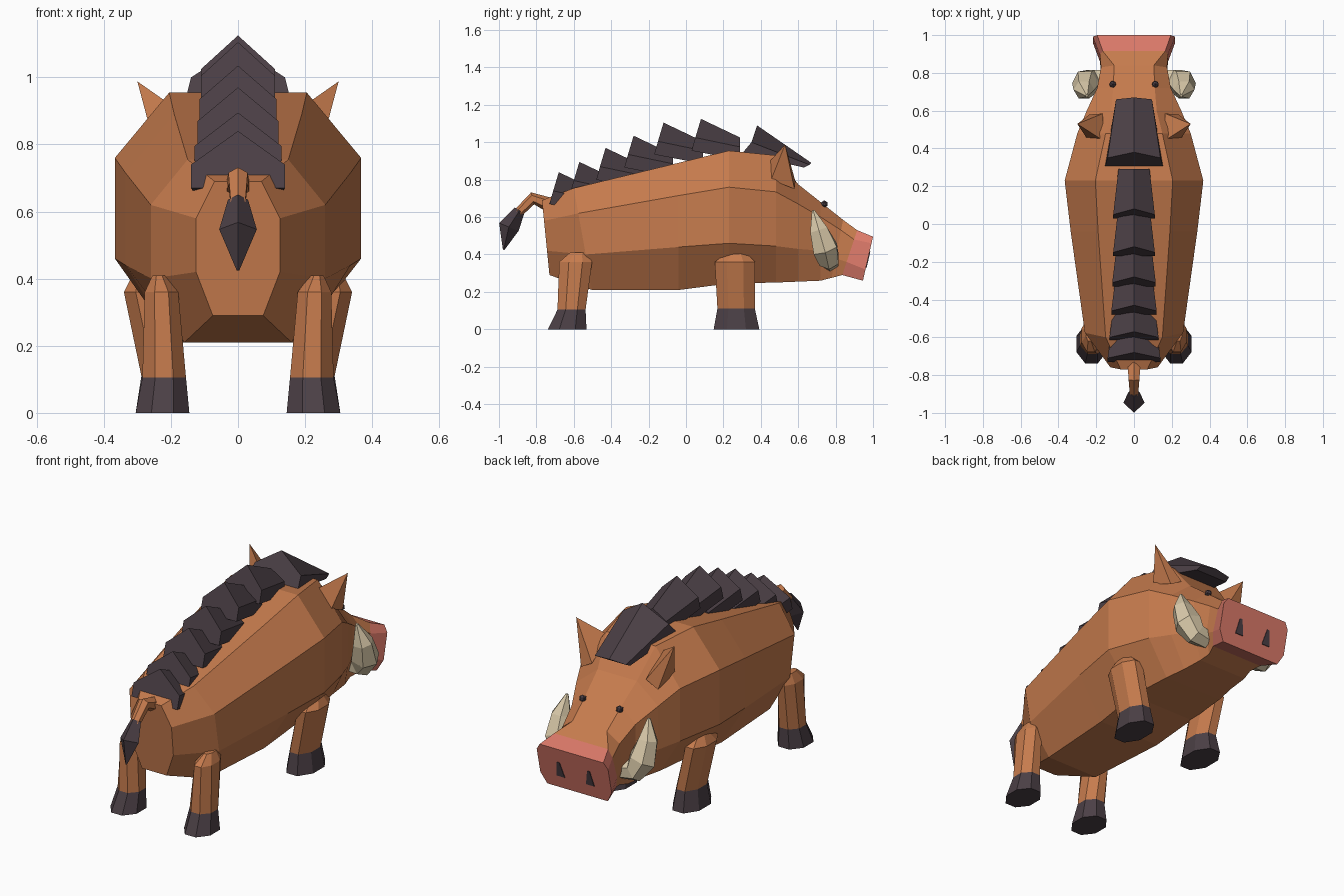
import bpy
import bmesh
import math
from mathutils import Vector

cube = bpy.data.objects.get("Cube")
if cube:
    bpy.data.objects.remove(cube, do_unlink=True)


def material(name, red, green, blue):
    mat = bpy.data.materials.new(name)
    mat.use_nodes = True
    colour = (red, green, blue, 1)
    mat.diffuse_color = colour
    mat.node_tree.nodes["Principled BSDF"].inputs["Base Color"].default_value = colour
    return mat


BROWN = material("brown hide", 0.57, 0.2, 0.075)
DARK = material("dark bristle", 0.07, 0.05, 0.06)
PINK = material("pink snout", 0.7, 0.19, 0.14)
IVORY = material("ivory tusk", 0.7, 0.59, 0.4)


def finish(name, bm, mats, rule=None):
    """Turn a bmesh into a flat-shaded object; rule picks a material per face."""
    bmesh.ops.recalc_face_normals(bm, faces=bm.faces[:])
    for face in bm.faces:
        face.smooth = False
        if rule:
            face.material_index = rule(face.calc_center_median())
    mesh = bpy.data.meshes.new(name)
    bm.to_mesh(mesh)
    bm.free()
    for mat in mats:
        mesh.materials.append(mat)
    obj = bpy.data.objects.new(name, mesh)
    bpy.context.collection.objects.link(obj)
    return obj


def loft(name, rings, mats, rule=None):
    """Bridge a series of equal point rings and cap both ends."""
    bm = bmesh.new()
    loops = [[bm.verts.new(point) for point in ring] for ring in rings]
    count = len(loops[0])
    for a, b in zip(loops, loops[1:]):
        for i in range(count):
            j = (i + 1) % count
            bm.faces.new((a[i], a[j], b[j], b[i]))
    bm.faces.new(loops[0])
    bm.faces.new(loops[-1])
    return finish(name, bm, mats, rule)


def section(y, lean, top_w, top_z, side_w, high_z, low_z, base_w, base_z):
    """Eight-sided body section, tilted by lean."""
    half = [(top_w, top_z), (side_w, high_z), (side_w, low_z), (base_w, base_z)]
    outline = half + [(-x, z) for x, z in reversed(half)]
    return [(x, y + lean * (z - top_z), z) for x, z in outline]


def tube(name, path, reference, sides, mat):
    """Tapered tube along (x, y, z, radius) points."""
    points = [Vector(p[:3]) for p in path]
    rings = []
    for i, (centre, p) in enumerate(zip(points, path)):
        tangent = points[min(i + 1, len(points) - 1)] - points[max(i - 1, 0)]
        u = tangent.cross(Vector(reference)).normalized()
        v = tangent.cross(u).normalized()
        angles = [math.tau * k / sides for k in range(sides)]
        rings.append([centre + p[3] * (u * math.cos(a) + v * math.sin(a)) for a in angles])
    return loft(name, rings, [mat])


# Body and head
snout_back = section(0.915, 0.33, 0.165, 0.53, 0.18, 0.48, 0.36, 0.16, 0.29)
loft("body", [
    section(-0.77, -0.1, 0.07, 0.69, 0.125, 0.58, 0.42, 0.075, 0.29),
    section(-0.6, -0.18, 0.15, 0.755, 0.26, 0.62, 0.4, 0.16, 0.21),
    section(-0.04, 0, 0.19, 0.89, 0.335, 0.715, 0.44, 0.19, 0.21),
    section(0.23, 0, 0.205, 0.955, 0.367, 0.76, 0.46, 0.2, 0.245),
    section(0.48, 0, 0.15, 0.93, 0.3, 0.735, 0.445, 0.18, 0.25),
    section(0.6, 0, 0.12, 0.775, 0.25, 0.67, 0.43, 0.16, 0.255),
    section(0.72, 0, 0.11, 0.68, 0.195, 0.6, 0.42, 0.15, 0.26),
    section(0.84, 0.2, 0.105, 0.585, 0.175, 0.53, 0.38, 0.14, 0.275),
    snout_back,
], [BROWN])

# Snout
SNOUT_LEAN = 0.23
loft("snout", [
    snout_back,
    section(1.0, SNOUT_LEAN, 0.195, 0.495, 0.218, 0.46, 0.32, 0.185, 0.26),
], [PINK])


def bristle(name, front, back):
    """Roof-shaped wedge; each end is (apex, eave, base) in x, y, z."""
    rings = []
    for apex, eave, base in (front, back):
        mirror = [(-x, y, z) for x, y, z in (base, eave)]
        rings.append([apex, eave, base] + mirror)
    loft(name, rings, [DARK])


# Mane: a row of overlapping wedges down the back
mane = [(0.08, 1.125, 0.11), (-0.12, 1.105, 0.11), (-0.28, 1.035, 0.115),
        (-0.43, 0.97, 0.12), (-0.57, 0.895, 0.13), (-0.68, 0.84, 0.14)]
for number, (y, z, width) in enumerate(mane, 1):
    tip = y + 0.21
    low = z - 0.1
    narrow = width * 0.75
    bristle(f"mane_segment_{number}",
            ((0, tip, low), (narrow, tip, low - 0.05), (narrow, tip, low - 0.12)),
            ((0, y, z), (width, y - 0.03, low), (width, y - 0.05, z - 0.17)))

# Forelock over the brow
bristle("forelock",
        ((0, 0.67, 0.89), (0.095, 0.66, 0.88), (0.1, 0.63, 0.865)),
        ((0, 0.38, 1.09), (0.14, 0.35, 1.0), (0.155, 0.3, 0.94)))


def leg(name, side, levels):
    """Eight-sided leg from (z, x, y, half width, half depth); hoof is dark."""
    rings = []
    for z, x, y, wide, deep in levels:
        ring = []
        for k in range(8):
            a = math.tau * (k + 0.5) / 8
            grow = 1 / math.cos(math.pi / 8)
            ring.append((side * (x + wide * grow * math.cos(a)),
                         y + deep * grow * math.sin(a), z))
        rings.append(ring)
    loft(name, rings, [BROWN, DARK], lambda centre: int(centre.z < 0.1))


# Paired parts
for label, side in (("left", 1), ("right", -1)):
    leg(f"{label}_hind_leg", side, [
        (0, 0.225, -0.635, 0.08, 0.103), (0.105, 0.22, -0.612, 0.065, 0.075),
        (0.36, 0.228, -0.59, 0.05, 0.088), (0.41, 0.235, -0.575, 0.02, 0.045)])
    leg(f"{label}_fore_leg", side, [
        (0, 0.225, 0.27, 0.08, 0.122), (0.11, 0.225, 0.268, 0.063, 0.1),
        (0.36, 0.28, 0.262, 0.06, 0.108), (0.41, 0.285, 0.27, 0.03, 0.05)])

    # Ear: a four-sided spike
    bm = bmesh.new()
    base = [(0.16, 0.44, 0.89), (0.25, 0.455, 0.8), (0.235, 0.58, 0.75), (0.165, 0.585, 0.79)]
    corners = [bm.verts.new((side * x, y, z)) for x, y, z in base]
    tip = bm.verts.new((side * 0.3, 0.53, 0.988))
    for i in range(4):
        bm.faces.new((corners[i], corners[i - 1], tip))
    bm.faces.new(corners)
    finish(f"{label}_ear", bm, [BROWN])

    # Tusk
    path = [(0.15, 0.77, 0.36, 0.05), (0.22, 0.765, 0.37, 0.06), (0.255, 0.745, 0.43, 0.075),
            (0.265, 0.71, 0.53, 0.055), (0.25, 0.68, 0.635, 0.008)]
    tube(f"{label}_tusk", [(side * x, y, z, r) for x, y, z, r in path], (0, 1, 0), 6, IVORY)

    # Eye
    bm = bmesh.new()
    bmesh.ops.create_icosphere(bm, subdivisions=1, radius=0.02)
    bmesh.ops.translate(bm, verts=bm.verts[:], vec=(side * 0.113, 0.74, 0.67))
    finish(f"{label}_eye", bm, [DARK])

    # Nostril: thin plate on the sloping snout face
    outline = [(0.065, 0.33), (0.115, 0.33), (0.1, 0.415), (0.085, 0.415)]
    loft(f"{label}_nostril", [
        [(side * x, 1.0 + SNOUT_LEAN * (z - 0.495) + lift, z) for x, z in outline]
        for lift in (-0.003, 0.004)], [DARK])

# Tail and its tuft
tube("tail", [(0, -0.73, 0.665, 0.04), (0, -0.82, 0.7, 0.033), (0, -0.9, 0.62, 0.025)],
     (1, 0, 0), 6, BROWN)
tube("tail_tuft", [(0, -0.89, 0.635, 0.03), (0, -0.947, 0.547, 0.056), (0, -0.975, 0.425, 0.004)],
     (1, 0, 0), 4, DARK)
